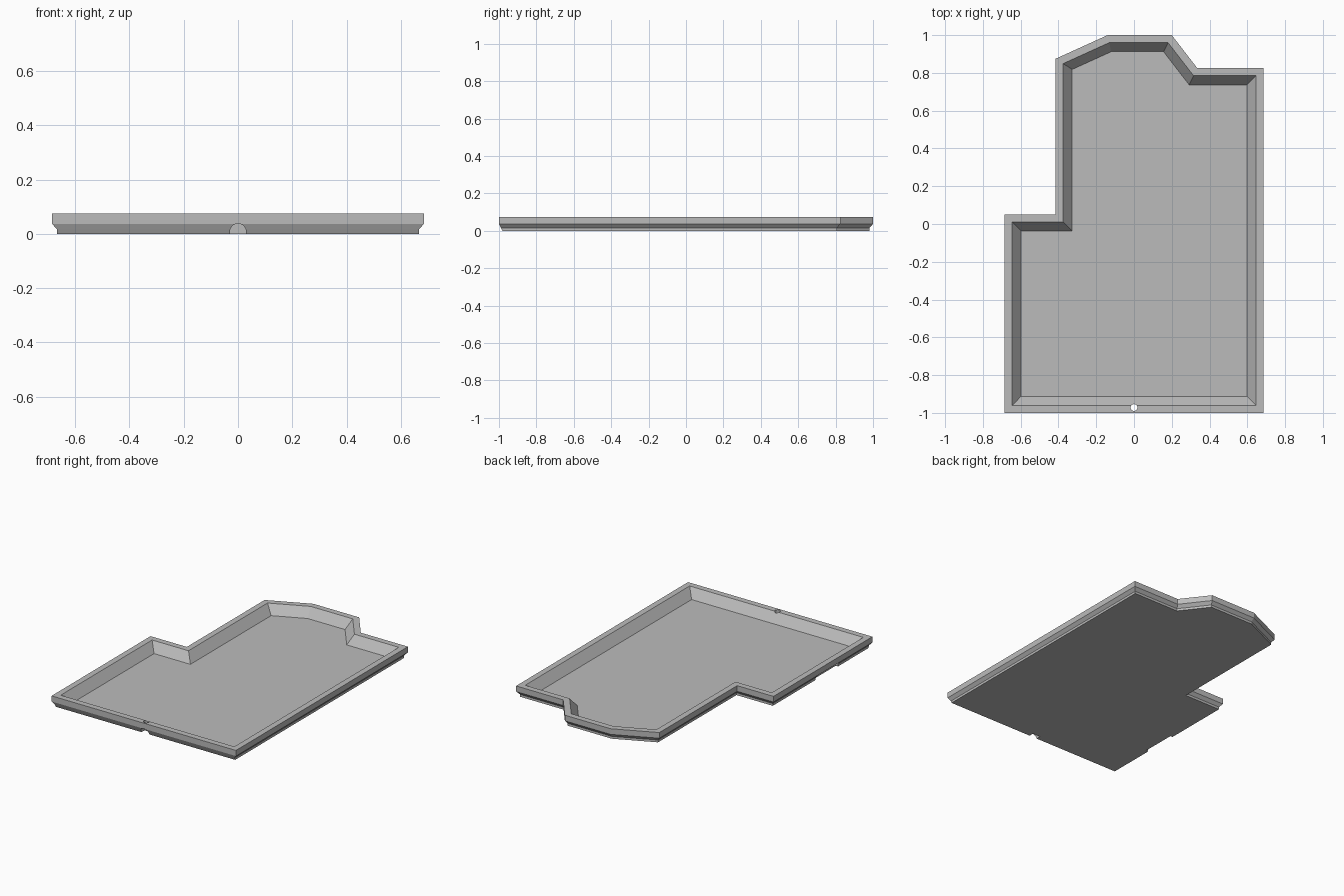
import bpy, bmesh
from math import pi
from mathutils import Vector, Matrix

if "Cube" in bpy.data.objects:
    bpy.data.objects.remove(bpy.data.objects["Cube"])

grey = bpy.data.materials.new("matte grey")
grey.use_nodes = True
colour = (0.5, 0.5, 0.5, 1)
grey.diffuse_color = colour
grey.node_tree.nodes["Principled BSDF"].inputs["Base Color"].default_value = colour

# Outline of the tray, counter-clockwise
OUTLINE = [Vector(p) for p in [
    (-.685, -1), (.685, -1), (.685, .825), (.335, .825), (.20, 1),
    (-.14, 1), (-.415, .875), (-.415, .05), (-.685, .05)]]

# Cross-section of the wall: inset from the outline, height
SECTION = [(.018, 0), (.018, .016), (0, .037), (0, .075), (.04, .075), (.088, .015)]


def inset(points, d):
    """Move every side inwards by d with mitred corners."""
    result = []
    for i, p in enumerate(points):
        a = (p - points[i - 1]).normalized()
        b = (points[(i + 1) % len(points)] - p).normalized()
        na, nb = Vector((-a.y, a.x)), Vector((-b.y, b.x))
        result.append(p + (na + nb) * d / (1 + na.dot(nb)))
    return result


def make_object(name, bm):
    bmesh.ops.recalc_face_normals(bm, faces=bm.faces)
    mesh = bpy.data.meshes.new(name)
    bm.to_mesh(mesh)
    bm.free()
    mesh.materials.append(grey)
    obj = bpy.data.objects.new(name, mesh)
    bpy.context.collection.objects.link(obj)
    return obj


# Tray: stacked rings, closed by the underside and the floor
bm = bmesh.new()
rings = [[bm.verts.new((p.x, p.y, z)) for p in inset(OUTLINE, d)] for d, z in SECTION]
for v in rings[1][:2]:
    v.co.y = -.99  # the front undercut is one straight slope
n = len(OUTLINE)
for low, high in zip(rings, rings[1:]):
    for i in range(n):
        j = (i + 1) % n
        bm.faces.new((low[i], low[j], high[j], high[i]))
bm.faces.new(rings[0][::-1])
bm.faces.new(rings[-1])
tray = make_object("tray", bm)


def cut(name, bm):
    """Subtract a temporary solid from the tray."""
    cutter = make_object(name, bm)
    cutter.hide_render = True
    mod = tray.modifiers.new(name, 'BOOLEAN')
    mod.operation, mod.solver, mod.object = 'DIFFERENCE', 'EXACT', cutter
    bpy.context.view_layer.objects.active = tray
    bpy.ops.object.modifier_apply(modifier=name)
    bpy.data.objects.remove(cutter)


def cylinder(radius, depth, matrix):
    bm = bmesh.new()
    bmesh.ops.create_cone(bm, cap_ends=True, segments=24, radius1=radius,
                          radius2=radius, depth=depth, matrix=matrix)
    return bm


# Arched recess under the front rim and the pin hole above it
cut("front_recess", cylinder(.03, .08, Matrix.Translation((0, -.99, .008))
                             @ Matrix.Rotation(pi / 2, 4, 'X')))
cut("pin_hole", cylinder(.018, .2, Matrix.Translation((0, -.972, .05))))

# Finger notch under the side rim
bm = bmesh.new()
bmesh.ops.create_cube(bm, size=1, matrix=Matrix.Translation((-.675, -.54, .012))
                      @ Matrix.Diagonal((.05, .24, .05, 1)))
cut("side_notch", bm)
